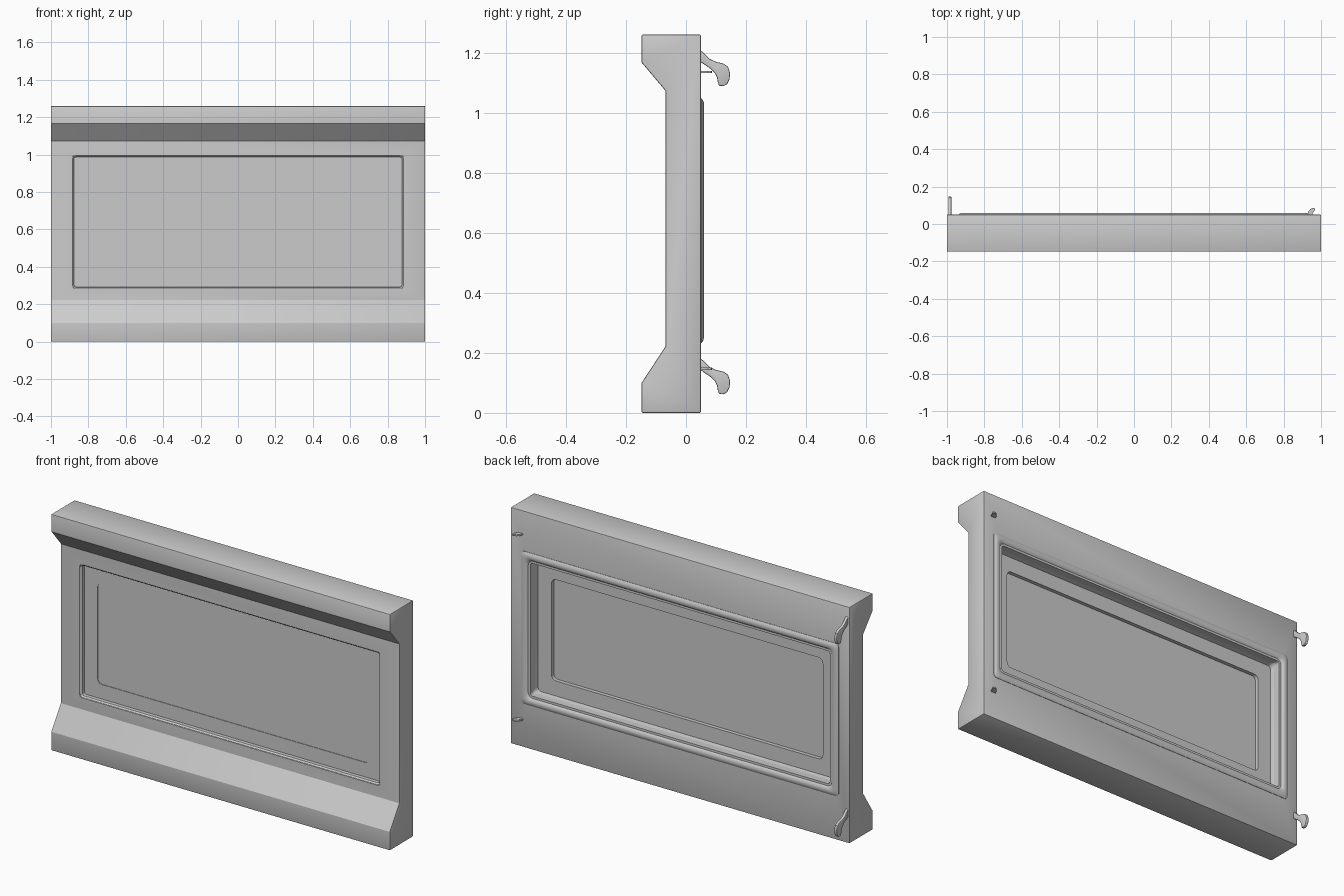
import bpy, bmesh, math
from math import pi, cos, sin

cube = bpy.data.objects.get("Cube")
if cube:
    bpy.data.objects.remove(cube, do_unlink=True)

grey = bpy.data.materials.new("light grey")
grey.use_nodes = True
colour = (0.6, 0.6, 0.6, 1)
grey.diffuse_color = colour
grey.node_tree.nodes["Principled BSDF"].inputs["Base Color"].default_value = colour


def make_object(name, bm):
    bmesh.ops.recalc_face_normals(bm, faces=bm.faces)
    mesh = bpy.data.meshes.new(name)
    bm.to_mesh(mesh)
    bm.free()
    mesh.materials.append(grey)
    obj = bpy.data.objects.new(name, mesh)
    bpy.context.collection.objects.link(obj)
    return obj


def activate(obj):
    bpy.ops.object.select_all(action="DESELECT")
    obj.select_set(True)
    bpy.context.view_layer.objects.active = obj


def extrude(name, points, direction):
    """Close a flat outline and push it along a direction."""
    bm = bmesh.new()
    face = bm.faces.new([bm.verts.new(p) for p in points])
    result = bmesh.ops.extrude_face_region(bm, geom=[face], use_keep_orig=True)
    verts = [v for v in result["geom"] if isinstance(v, bmesh.types.BMVert)]
    bmesh.ops.translate(bm, verts=verts, vec=direction)
    return make_object(name, bm)


def bevel(obj, width, segments, degrees):
    mod = obj.modifiers.new("soft_edges", "BEVEL")
    mod.width = width
    mod.segments = segments
    mod.limit_method = "ANGLE"
    mod.angle_limit = math.radians(degrees)
    activate(obj)
    bpy.ops.object.modifier_apply(modifier=mod.name)


WINDOW_Z = 0.64
HEIGHT_DROP = 0.53   # half width minus half height of every window outline


def rounded_ring(bm, half, y, radius, steps=6):
    ring = []
    corners = ((1, 1), (-1, 1), (-1, -1), (1, -1))
    for quarter, (sx, sz) in enumerate(corners):
        for i in range(steps + 1):
            a = (quarter + i / steps) * pi / 2
            x = sx * (half - radius) + radius * cos(a)
            z = sz * (half - HEIGHT_DROP - radius) + radius * sin(a)
            ring.append(bm.verts.new((x, y, WINDOW_Z + z)))
    return ring


def loft(name, sections):
    """Skin a row of rounded rectangles and cap both ends."""
    bm = bmesh.new()
    rings = [rounded_ring(bm, *s) for s in sections]
    for a, b in zip(rings, rings[1:]):
        for i in range(len(a)):
            j = (i + 1) % len(a)
            bm.faces.new((a[i], a[j], b[j], b[i]))
    bm.faces.new(rings[0])
    bm.faces.new(rings[-1])
    return make_object(name, bm)


# Panel with thick top and bottom rails
half_profile = [(0.05, 0), (-0.148, 0), (-0.148, 0.1), (-0.068, 0.222),
                (-0.068, 1.072), (-0.148, 1.167), (-0.148, 1.26), (0.05, 1.26)]
panel = extrude("door_panel", [(-1, y, z) for y, z in half_profile], (2, 0, 0))
bevel(panel, 0.005, 2, 60)

# Window opening through the panel
cutter = loft("window_cutter", [(0.884, -0.3, 0.015), (0.884, 0.3, 0.015)])
cutter.hide_render = True
cut = panel.modifiers.new("window_opening", "BOOLEAN")
cut.operation = "DIFFERENCE"
cut.solver = "EXACT"
cut.object = cutter
activate(panel)
bpy.ops.object.modifier_apply(modifier=cut.name)
bpy.data.objects.remove(cutter, do_unlink=True)

# Window: recessed pane, front chamfer and rounded rear bead
window = loft("window_frame", [
    (0.80, -0.037, 0.025), (0.80, -0.04, 0.025), (0.877, -0.04, 0.012),
    (0.877, -0.06, 0.012), (0.886, -0.069, 0.015), (0.884, -0.06, 0.015),
    (0.884, 0.045, 0.015), (0.937, 0.045, 0.02), (0.937, 0.052, 0.02),
    (0.93, 0.057, 0.022), (0.92, 0.06, 0.025), (0.908, 0.059, 0.028),
    (0.898, 0.053, 0.028), (0.891, 0.042, 0.028), (0.887, 0.028, 0.025),
    (0.88, -0.01, 0.02), (0.80, -0.01, 0.025), (0.80, -0.03, 0.025)])

# Hooks on the right end of the back
hook_outline = [(0.045, 0.124), (0.06, 0.112), (0.08, 0.092), (0.1, 0.083),
                (0.125, 0.077), (0.14, 0.067), (0.147, 0.045), (0.145, 0.025),
                (0.137, 0.009), (0.125, 0.002), (0.11, 0.003), (0.106, 0.015),
                (0.103, 0.032), (0.095, 0.047), (0.08, 0.061), (0.045, 0.085)]
parts = [panel, window]
for place, base in (("upper", 1.086), ("lower", 0.06)):
    hook = extrude(place + "_hook",
                   [(-0.992, y, base + z) for y, z in hook_outline], (0.016, 0, 0))
    bevel(hook, 0.004, 2, 50)
    parts.append(hook)

# Thin catches on the left end of the back
catch_outline = [(0.925, 0.045), (0.932, 0.065), (0.942, 0.079), (0.955, 0.086),
                 (0.967, 0.084), (0.968, 0.074), (0.96, 0.064), (0.95, 0.045)]
for place, z in (("upper", 1.131), ("lower", 0.143)):
    parts.append(extrude(place + "_catch",
                         [(x, y, z) for x, y in catch_outline], (0, 0, 0.008)))

for part in parts:
    activate(part)
    bpy.ops.object.shade_smooth_by_angle(angle=math.radians(30))
